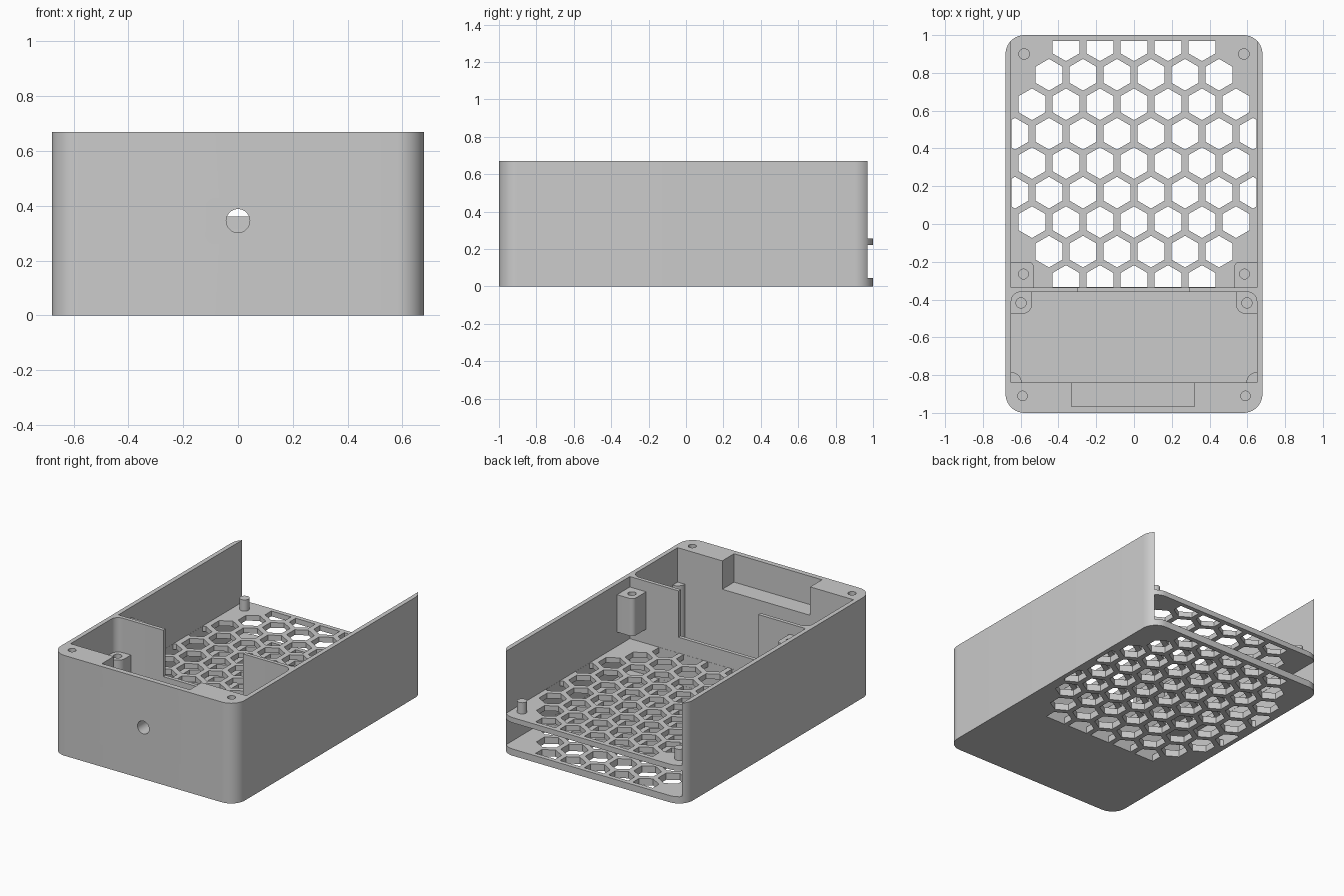
import bpy, bmesh, math

cube = bpy.data.objects.get("Cube")
if cube:
    bpy.data.objects.remove(cube, do_unlink=True)

gray = bpy.data.materials.new("plain gray")
gray.use_nodes = True
gray.diffuse_color = (0.6, 0.6, 0.6, 1)
gray.node_tree.nodes["Principled BSDF"].inputs["Base Color"].default_value = (0.6, 0.6, 0.6, 1)


def make(name, bm):
    bmesh.ops.recalc_face_normals(bm, faces=bm.faces)
    mesh = bpy.data.meshes.new(name)
    bm.to_mesh(mesh)
    bm.free()
    mesh.materials.append(gray)
    obj = bpy.data.objects.new(name, mesh)
    bpy.context.collection.objects.link(obj)
    return obj


def raise_faces(bm, height):
    new = bmesh.ops.extrude_face_region(bm, geom=bm.faces[:])["geom"]
    verts = [v for v in new if isinstance(v, bmesh.types.BMVert)]
    bmesh.ops.translate(bm, verts=verts, vec=(0, 0, height))


def prism(name, x, y, z, radii=(0, 0, 0, 0), steps=10):
    """Upright block; radii round the corners -x-y, +x-y, +x+y, -x+y."""
    bm = bmesh.new()
    pts = []
    for i, r in enumerate(radii):
        right, back = i in (1, 2), i in (2, 3)
        cx = x[1] - r if right else x[0] + r
        cy = y[1] - r if back else y[0] + r
        for k in range(steps + 1 if r else 1):
            a = math.pi * (1 + i / 2 + k / steps / 2)
            pts.append((cx + r * math.cos(a), cy + r * math.sin(a), z[0]))
    bm.faces.new([bm.verts.new(p) for p in pts])
    raise_faces(bm, z[1] - z[0])
    return make(name, bm)


def cylinder(name, x, y, z, r):
    return prism(name, (x - r, x + r), (y - r, y + r), z, (r,) * 4, 8)


def carve(obj, cutters):
    """Subtract each cutter and bake the result."""
    for c in cutters:
        mod = obj.modifiers.new("cut", 'BOOLEAN')
        mod.operation, mod.solver, mod.object = 'DIFFERENCE', 'EXACT', c
    bpy.context.view_layer.update()
    result = obj.evaluated_get(bpy.context.evaluated_depsgraph_get())
    baked = bpy.data.meshes.new_from_object(result)
    obj.modifiers.clear()
    obj.data = baked
    for c in cutters:
        bpy.data.objects.remove(c, do_unlink=True)


def smooth(obj):
    bpy.ops.object.select_all(action='DESELECT')
    obj.select_set(True)
    bpy.context.view_layer.objects.active = obj
    bpy.ops.object.shade_smooth_by_angle(angle=math.radians(30))


def honeycomb():
    """Hexagon field, trimmed to the rear compartment."""
    bm = bmesh.new()
    counts = (5, 6, 7, 8, 7, 8, 7, 6, 5)
    for row, n in enumerate(counts):
        for col in range(n):
            cx, cy = (col - (n - 1) / 2) * 0.18, -0.302 + row * 0.156
            ring = [math.radians(30 + 60 * k) for k in range(6)]
            bm.faces.new([bm.verts.new((cx + 0.084 * math.cos(a),
                                        cy + 0.084 * math.sin(a), -0.1)) for a in ring])
    for co, no in (((0.649, 0, 0), (1, 0, 0)), ((-0.649, 0, 0), (-1, 0, 0)),
                   ((0, 0.97, 0), (0, 1, 0)), ((0, -0.334, 0), (0, -1, 0))):
        bmesh.ops.bisect_plane(bm, geom=bm.verts[:] + bm.edges[:] + bm.faces[:],
                               plane_co=co, plane_no=no, clear_outer=True)
    raise_faces(bm, 0.45)
    return make("honeycomb_cutter", bm)


# Case shell with its floor, shelf, divider and thick front wall
WIDE, REAR = (-0.65, 0.65), (-0.335, 1.1)
case = prism("case", (-0.68, 0.68), (-1, 1), (0, 0.67), (0.1,) * 4)
front_hole = cylinder("front_hole", 0, 0, (0, 0.25), 0.043)
front_hole.rotation_euler.x = math.pi / 2
front_hole.location = (0, -0.8, 0.345)
cutters = [
    prism("lower_bay", WIDE, REAR, (0.045, 0.22)),
    prism("upper_bay", WIDE, REAR, (0.255, 0.8)),
    prism("front_bay", WIDE, (-0.84, -0.36), (0.045, 0.8), (0, 0, 0.05, 0.05)),
    prism("divider_opening", (-0.3, 0.29), (-0.4, -0.3), (0.36, 0.8)),
    prism("front_notch", (-0.33, 0.32), (-0.965, -0.8), (0.48, 0.8)),
    front_hole, honeycomb()]
for s in (-1, 1):
    cutters.append(cylinder("screw_hole", s * 0.59, -0.91, (0.35, 0.8), 0.025))
carve(case, cutters)
smooth(case)

# Mirrored posts and pins
for s, side in ((1, "left"), (-1, "right")):
    def span(inner, outer):
        return tuple(sorted((s * inner, s * outer)))

    def corner(r, back):
        order = (3 if s > 0 else 2) if back else (0 if s > 0 else 1)
        return tuple(r if i == order else 0 for i in range(4))

    tall = prism("lid_post_" + side, span(0.53, 0.655), (-0.34, -0.2),
                 (0.35, 0.6), corner(0.03, True))
    carve(tall, [cylinder("hole", s * 0.585, -0.265, (0.42, 0.7), 0.026)])

    short = prism("board_post_" + side, span(0.54, 0.655), (-0.475, -0.355),
                  (0.04, 0.44), corner(0.05, False))
    carve(short, [cylinder("hole", s * 0.598, -0.418, (0.25, 0.6), 0.027)])

    quarter = prism("corner_support_" + side, span(0.595, 0.655), (-0.845, -0.785),
                    (0.04, 0.44), corner(0.055, True))
    pin = cylinder("shelf_pin_" + side, s * 0.582, 0.9, (0.25, 0.33), 0.03)
    for part in (tall, short, quarter, pin):
        smooth(part)
